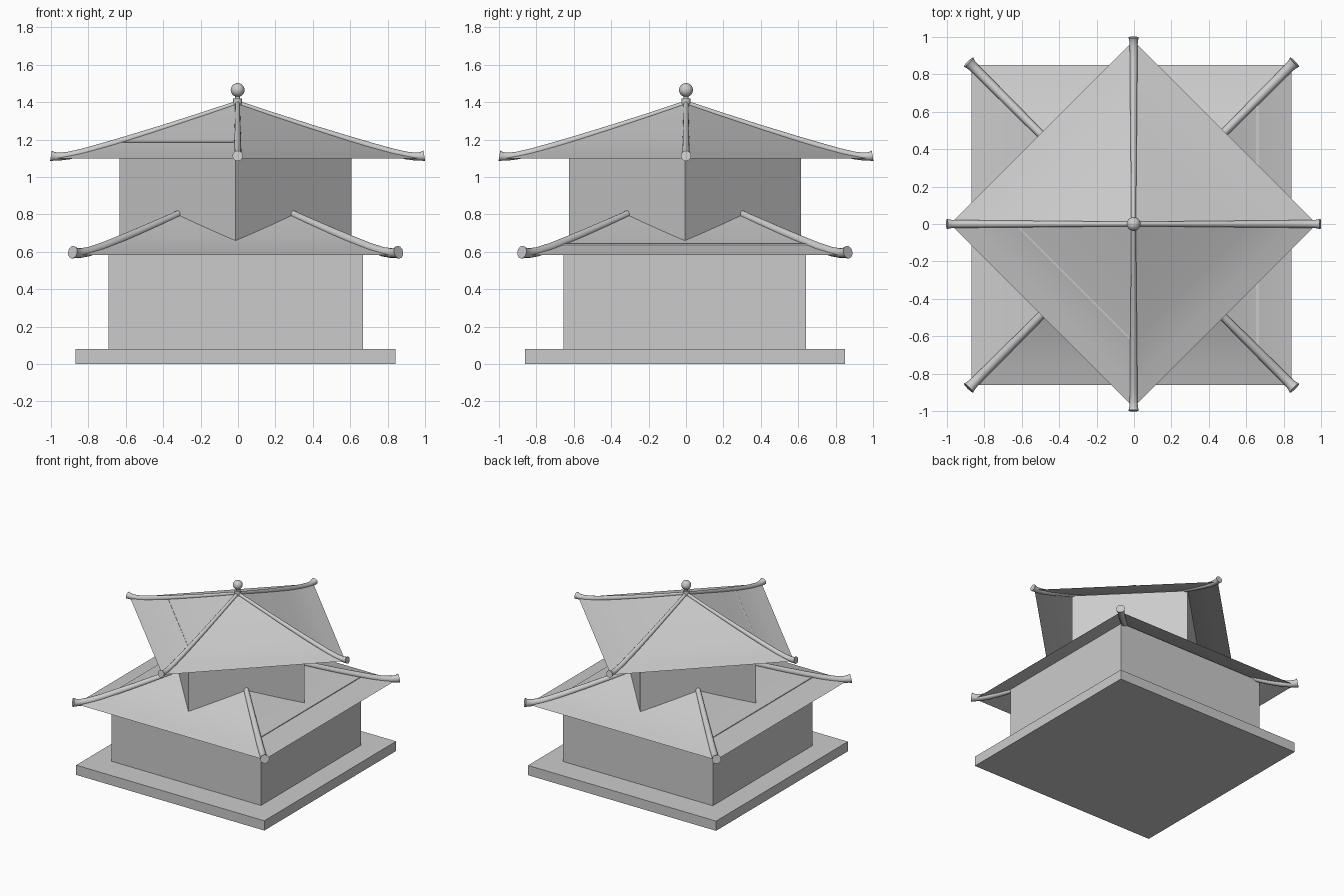
import bpy, bmesh, math

if "Cube" in bpy.data.objects:
    bpy.data.objects.remove(bpy.data.objects["Cube"])

OX, OY = -0.013, -0.006        # small offset of everything below the top roof
LOW_SCALE = 1.235              # the lower roof is the upper one enlarged
ROOF = [(0.98, 0.0), (0.85, 0.026), (0.71, 0.063), (0.62, 0.09),
        (0.49, 0.131), (0.355, 0.175), (0.18, 0.233)]
APEX = 0.295
# distance from centre, height above eave, tube radius
RIDGE = [(0.0, 0.295, 0.013), (0.2, 0.228, 0.014), (0.4, 0.162, 0.016),
         (0.6, 0.099, 0.018), (0.72, 0.063, 0.019), (0.82, 0.034, 0.02),
         (0.9, 0.015, 0.0205), (0.95, 0.009, 0.021), (0.98, 0.01, 0.023),
         (0.998, 0.013, 0.028)]


def activate(ob):
    bpy.ops.object.select_all(action='DESELECT')
    ob.select_set(True)
    bpy.context.view_layer.objects.active = ob


def mesh_object(name, bm, loc=(0, 0, 0), turn=0.0):
    me = bpy.data.meshes.new(name)
    bm.to_mesh(me)
    bm.free()
    ob = bpy.data.objects.new(name, me)
    bpy.context.collection.objects.link(ob)
    ob.location = loc
    ob.rotation_euler.z = turn
    return ob


def box(name, hx, hy, z0, z1, turn=0.0):
    bm = bmesh.new()
    bmesh.ops.create_cube(bm, size=1)
    bmesh.ops.scale(bm, vec=(2 * hx, 2 * hy, z1 - z0), verts=bm.verts)
    return mesh_object(name, bm, (OX, OY, (z0 + z1) / 2), turn)


def roof(name, loc, scale, turn):
    # open four-sided shell with a gently flared profile
    bm = bmesh.new()
    rings = []
    for r, z in ROOF:
        rings.append([bm.verts.new((r * scale * math.cos(k * math.pi / 2),
                                    r * scale * math.sin(k * math.pi / 2),
                                    z * scale)) for k in range(4)])
    top = bm.verts.new((0, 0, APEX * scale))
    for k in range(4):
        n = (k + 1) % 4
        for a, b in zip(rings, rings[1:]):
            bm.faces.new((a[k], a[n], b[n], b[k]))
        bm.faces.new((rings[-1][k], rings[-1][n], top))
    ob = mesh_object(name, bm, loc, turn)
    activate(ob)
    bpy.ops.object.shade_smooth_by_angle(angle=math.radians(15))


def ridges(name, loc, scale, turn):
    # one flared tube along each hip of the roof
    for k in range(4):
        cu = bpy.data.curves.new(f"{name}_{k + 1}", 'CURVE')
        cu.dimensions = '3D'
        cu.bevel_depth = 1.0
        cu.bevel_resolution = 4
        cu.use_fill_caps = True
        sp = cu.splines.new('POLY')
        sp.points.add(len(RIDGE) - 1)
        for p, (r, z, rad) in zip(sp.points, RIDGE):
            p.co = (r * scale, 0, z * scale, 1)
            p.radius = rad * scale
        ob = bpy.data.objects.new(f"{name}_{k + 1}", cu)
        bpy.context.collection.objects.link(ob)
        ob.location = loc
        ob.rotation_euler.z = turn + k * math.pi / 2
        activate(ob)
        bpy.ops.object.convert(target='MESH')
        bpy.ops.object.shade_smooth_by_angle(angle=math.radians(40))


# plinth and the two storeys, the upper one turned 45 degrees
box("plinth", 0.855, 0.855, 0.0, 0.08)
box("lower_storey", 0.68, 0.648, 0.08, 0.643)
half = 0.62 / math.sqrt(2)
box("upper_storey", half, half, 0.62, 1.188, math.pi / 4)

# lower roof
low = (OX, OY, 0.582)
roof("lower_roof", low, LOW_SCALE, math.pi / 4)
ridges("lower_ridge", low, LOW_SCALE, math.pi / 4)

# upper roof
high = (-0.002, 0, 1.1)
roof("upper_roof", high, 1.0, 0)
ridges("upper_ridge", high, 1.0, 0)

# finial: short collar and ball
bpy.ops.mesh.primitive_cylinder_add(vertices=16, radius=0.024, depth=0.06,
                                    location=(-0.002, 0, 1.39))
bpy.context.object.name = "finial_collar"
bpy.ops.object.shade_smooth_by_angle(angle=math.radians(40))
bpy.ops.mesh.primitive_cylinder_add(vertices=12, radius=0.014, depth=0.03,
                                    location=(-0.002, 0, 1.426))
bpy.context.object.name = "finial_neck"
bpy.ops.object.shade_smooth_by_angle(angle=math.radians(40))
bpy.ops.mesh.primitive_uv_sphere_add(segments=24, ring_count=12, radius=0.037,
                                     location=(-0.002, 0, 1.465))
bpy.context.object.name = "finial_ball"
bpy.ops.object.shade_smooth()
